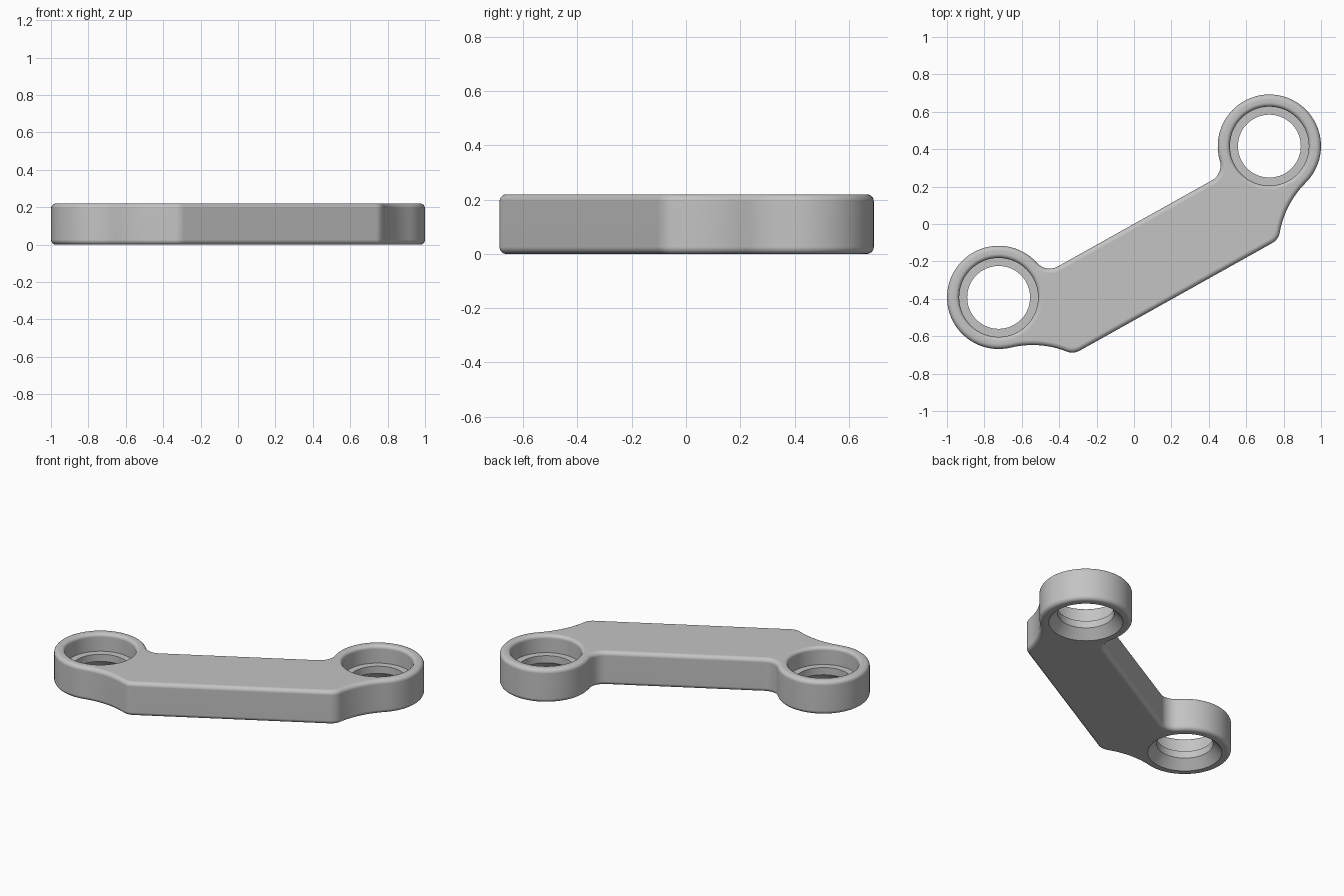
import bpy, bmesh, math
from mathutils import Vector, Matrix

cube = bpy.data.objects.get("Cube")
if cube:
    bpy.data.objects.remove(cube)

# Main dimensions, in a frame whose u axis runs through both eyes
HEIGHT = 0.22
EYE_R, EYE_U = 0.276, 0.829
BAR_TOP, BAR_LOW = -0.01, -0.46
NECK_R, CORNER_R, FLARE_R = 0.09, 0.08, 0.5
ROUND = 0.026
placement = Matrix.Translation((0, 0.012, 0)) @ Matrix.Rotation(math.radians(29.2), 4, "Z")

# Centres of the tangent arcs on the left half
eye = Vector((-EYE_U, 0))
neck_v = BAR_TOP + NECK_R
neck = Vector((-EYE_U + math.sqrt((EYE_R + NECK_R) ** 2 - neck_v ** 2), neck_v))
flare_v = -0.747
flare = Vector((-EYE_U - math.sqrt((EYE_R + FLARE_R) ** 2 - flare_v ** 2), flare_v))
corner_v = BAR_LOW + CORNER_R
corner = Vector((flare.x + math.sqrt((FLARE_R + CORNER_R) ** 2 - (corner_v - flare_v) ** 2), corner_v))


def heading(a, b):
    d = b - a
    return math.degrees(math.atan2(d.y, d.x))


def arc(centre, radius, start, end, steps, side):
    """Points on an arc, each with its outward normal (side -1 is concave)."""
    out = []
    for i in range(steps + 1):
        t = math.radians(start + (end - start) * i / steps)
        n = Vector((math.cos(t), math.sin(t)))
        out.append((centre + n * radius, n * side))
    return out


# Half outline: lower corner, concave flare, eye, neck fillet
half = arc(corner, CORNER_R, -90, heading(corner, flare), 8, 1)
half += arc(flare, FLARE_R, heading(flare, corner), heading(flare, eye), 12, -1)[1:]
half += arc(eye, EYE_R, heading(eye, flare) + 360, heading(eye, neck), 48, 1)[1:]
half += arc(neck, NECK_R, heading(neck, eye) + 360, 270, 10, -1)[1:]
flip = Vector((-1, 1))
outline = half + [(p * flip, n * flip) for p, n in reversed(half)]

bm = bmesh.new()


def skin(loops):
    """Join successive closed loops of vertices with quads."""
    for a, b in zip(loops, loops[1:]):
        for i in range(len(a)):
            j = (i + 1) % len(a)
            bm.faces.new((a[i], a[j], b[j], b[i]))


def loop_edges(loop):
    return [bm.edges.get((loop[i - 1], loop[i])) for i in range(len(loop))]


# Outer wall with rounded upper and lower edges
quarter = [math.radians(a) for a in range(0, 91, 18)]
section = [(ROUND * (1 - math.sin(t)), ROUND * (1 - math.cos(t))) for t in quarter]
section += [(inset, HEIGHT - z) for inset, z in reversed(section)]
wall = [[bm.verts.new((*(p - n * inset), z)) for p, n in outline] for inset, z in section]
skin(wall)
low_edges, high_edges = loop_edges(wall[0]), loop_edges(wall[-1])

# Stepped bores: countersink, short throat, shelf, pocket, rounded lip
LIP = 0.022
bore = [(0.221, 0), (0.168, 0.058), (0.168, 0.105), (0.211, 0.105)]
bore += [(0.211 + LIP * (1 - math.cos(t)), HEIGHT - LIP * (1 - math.sin(t))) for t in quarter]
SIDES = 72
for u in (-EYE_U, EYE_U):
    rings = []
    for r, z in bore:
        angles = [math.tau * i / SIDES for i in range(SIDES)]
        rings.append([bm.verts.new((u + r * math.cos(t), r * math.sin(t), z)) for t in angles])
    skin(rings)
    low_edges += loop_edges(rings[0])
    high_edges += loop_edges(rings[-1])

# Flat caps between the outline and the bores
for edges in (low_edges, high_edges):
    bmesh.ops.triangle_fill(bm, edges=edges, use_beauty=True)
bmesh.ops.recalc_face_normals(bm, faces=bm.faces[:])
bm.transform(placement)

mesh = bpy.data.meshes.new("link_arm")
bm.to_mesh(mesh)
bm.free()
link_arm = bpy.data.objects.new("link_arm", mesh)
bpy.context.collection.objects.link(link_arm)

# Plain grey finish
grey = bpy.data.materials.new("plain_grey")
grey.use_nodes = True
colour = (0.55, 0.55, 0.55, 1)
grey.diffuse_color = colour
grey.node_tree.nodes["Principled BSDF"].inputs["Base Color"].default_value = colour
mesh.materials.append(grey)

# Smooth curved walls, crisp bore edges, flat caps
bpy.ops.object.select_all(action="DESELECT")
link_arm.select_set(True)
bpy.context.view_layer.objects.active = link_arm
bpy.ops.object.shade_smooth_by_angle(angle=math.radians(30))
weighted = link_arm.modifiers.new("flat_caps", "WEIGHTED_NORMAL")
weighted.keep_sharp = True
